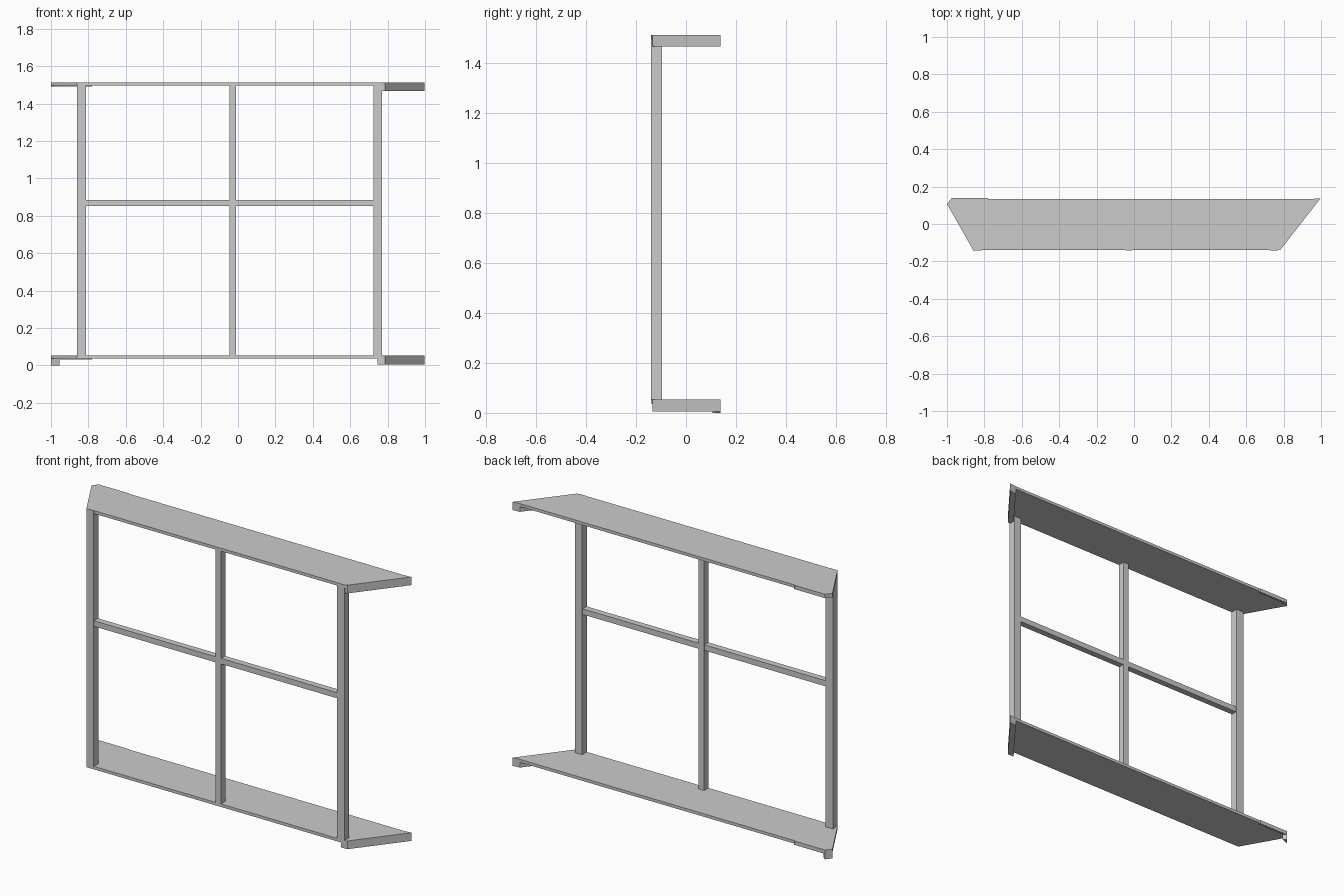
import bpy, bmesh

if "Cube" in bpy.data.objects:
    bpy.data.objects.remove(bpy.data.objects["Cube"])


def prism(name, outline, z0, z1):
    """Extrude a plan outline between two heights."""
    bm = bmesh.new()
    face = bm.faces.new([bm.verts.new((x, y, z0)) for x, y in outline])
    ext = bmesh.ops.extrude_face_region(bm, geom=[face])
    for v in ext["geom"]:
        if isinstance(v, bmesh.types.BMVert):
            v.co.z = z1
    bmesh.ops.recalc_face_normals(bm, faces=bm.faces)
    mesh = bpy.data.meshes.new(name)
    bm.to_mesh(mesh)
    bm.free()
    obj = bpy.data.objects.new(name, mesh)
    bpy.context.collection.objects.link(obj)
    return obj


def bar(name, x0, x1, y0, y1, z0, z1):
    return prism(name, [(x0, y0), (x1, y0), (x1, y1), (x0, y1)], z0, z1)


plate = [(-0.86, -0.139), (0.77, -0.139), (0.785, -0.135), (0.998, 0.138),
         (0.95, 0.134), (-0.78, 0.134), (-0.785, 0.138), (-0.975, 0.138),
         (-1.0, 0.107)]
flange = [(0.785, -0.135), (0.998, 0.138), (0.955, 0.134), (0.745, -0.135)]
corner = [(-1.0, 0.107), (-0.955, 0.123), (-0.975, 0.138)]

# Sill and head plates, each with a turned-down right end and a rear corner tab
for label, top, tab in (("sill", 0.053, 0.053), ("head", 1.513, 0.022)):
    prism(label + "_plate", plate, top - 0.017, top)
    prism(label + "_end_flange", flange, top - 0.047, top - 0.017)
    prism(label + "_corner_tab", corner, top - tab, top - 0.017)
    # thin downturn on the rear left edge
    bar(label + "_rear_lip", -0.97, -0.78, 0.126, 0.138, top - 0.022, top - 0.017)

# Uprights
for name, x0, x1, back in (("left_post", -0.86, -0.813, -0.097),
                           ("centre_mullion", -0.045, -0.01, -0.10),
                           ("right_post", 0.724, 0.77, -0.097)):
    bar(name, x0, x1, -0.1405, back, 0.05, 1.513)

# Cross rail
bar("cross_rail", -0.815, 0.726, -0.138, -0.102, 0.852, 0.884)
